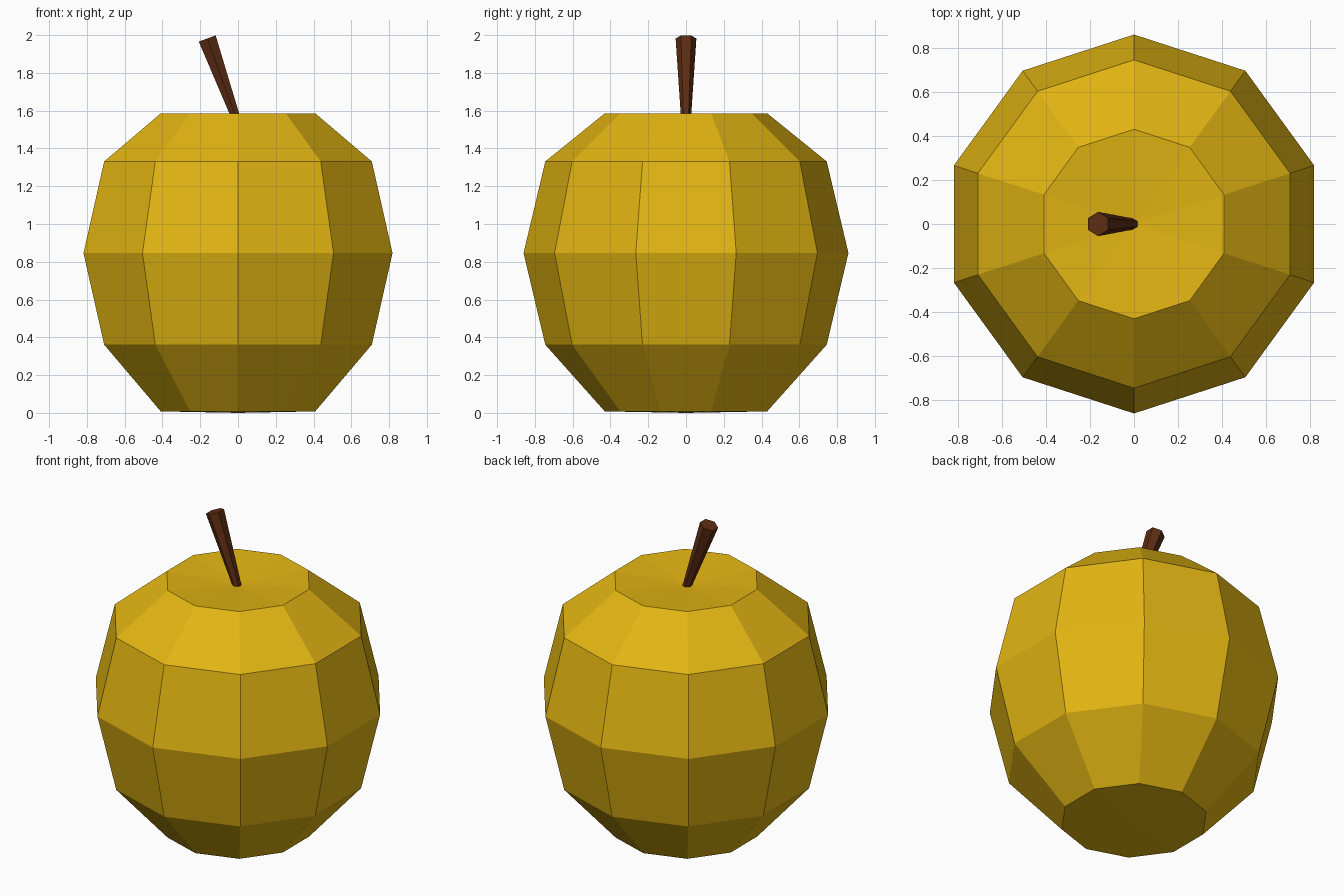
import bpy, bmesh, math
from mathutils import Vector, Matrix

if "Cube" in bpy.data.objects:
    bpy.data.objects.remove(bpy.data.objects["Cube"])


def material(name, rgb):
    m = bpy.data.materials.new(name)
    m.diffuse_color = (*rgb, 1)
    m.use_nodes = True
    m.node_tree.nodes["Principled BSDF"].inputs["Base Color"].default_value = m.diffuse_color
    return m


def finish(name, bm, mat):
    bmesh.ops.recalc_face_normals(bm, faces=bm.faces)
    me = bpy.data.meshes.new(name)
    bm.to_mesh(me)
    bm.free()
    me.materials.append(mat)
    ob = bpy.data.objects.new(name, me)
    bpy.context.collection.objects.link(ob)
    return ob


yellow = material("golden yellow", (0.76, 0.46, 0.006))
brown = material("stem brown", (0.11, 0.026, 0.006))

# Fruit body: ten-sided stack of rings with a dimpled top and flattened base
SIDES = 10
profile = [(0.43, 0.012), (0.745, 0.365), (0.86, 0.85), (0.745, 1.333), (0.43, 1.588)]
bm = bmesh.new()
rings = []
for r, z in profile:
    angles = [math.pi / 2 + 2 * math.pi * i / SIDES for i in range(SIDES)]
    rings.append([bm.verts.new((r * math.cos(a), r * math.sin(a), z)) for a in angles])
bottom = bm.verts.new((0, 0, 0.004))
top = bm.verts.new((0, 0, 1.555))
for i in range(SIDES):
    j = (i + 1) % SIDES
    for lo, hi in zip(rings, rings[1:]):
        bm.faces.new((lo[i], lo[j], hi[j], hi[i]))
    bm.faces.new((bottom, rings[0][j], rings[0][i]))
    bm.faces.new((top, rings[-1][i], rings[-1][j]))
for v in bm.verts:
    v.co.z = max(v.co.z - 0.004, 0)
    if v.co.z > 1:
        v.co.z += 0.002
finish("fruit_body", bm, yellow)

# Stem: six-sided, widening upwards and leaning to the left
base, tip = Vector((-0.003, 0, 1.54)), Vector((-0.163, 0, 1.982))
axis = tip - base
bm = bmesh.new()
bmesh.ops.create_cone(bm, cap_ends=True, segments=6, radius1=0.025, radius2=0.055,
                      depth=axis.length,
                      matrix=Matrix.Translation((base + tip) / 2)
                      @ Matrix.Rotation(math.atan2(axis.x, axis.z), 4, 'Y'))
finish("stem", bm, brown)
